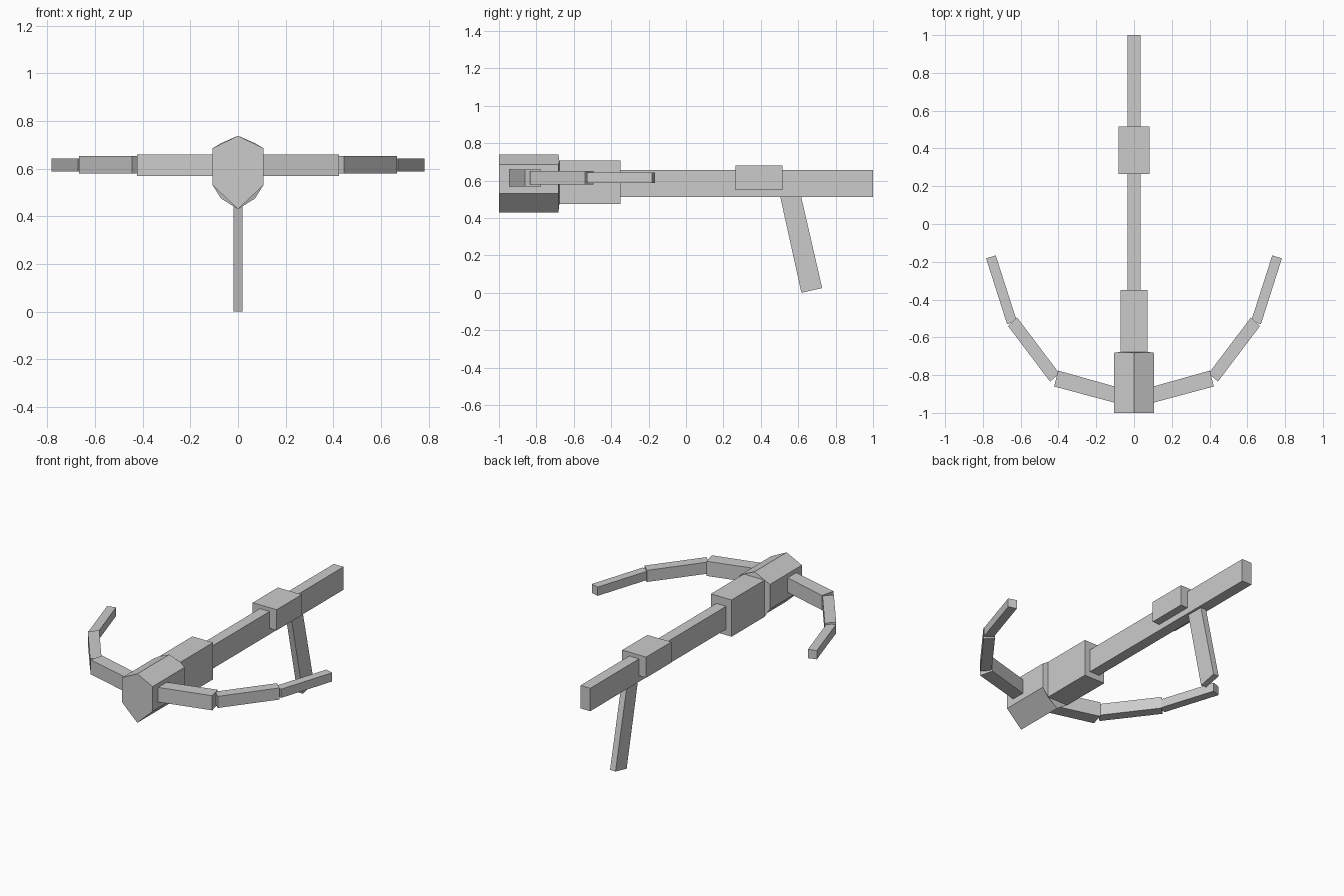
import bpy
import bmesh

cube = bpy.data.objects.get("Cube")
if cube:
    bpy.data.objects.remove(cube, do_unlink=True)

grey = bpy.data.materials.new("plain_grey")
grey.use_nodes = True
colour = (0.6, 0.6, 0.6, 1)
grey.diffuse_color = colour
grey.node_tree.nodes["Principled BSDF"].inputs["Base Color"].default_value = colour


def finish(name, bm):
    bmesh.ops.recalc_face_normals(bm, faces=bm.faces[:])
    mesh = bpy.data.meshes.new(name)
    bm.to_mesh(mesh)
    bm.free()
    mesh.materials.append(grey)
    obj = bpy.data.objects.new(name, mesh)
    bpy.context.collection.objects.link(obj)
    return obj


def place(point, axis, depth):
    """Insert the depth coordinate at the given axis of a 2D point."""
    co = list(point)
    co.insert(axis, depth)
    return co


def prism(name, outline, axis, low, high):
    """Extrude a 2D outline along an axis (0 = x, 1 = y, 2 = z)."""
    bm = bmesh.new()
    face = bm.faces.new([bm.verts.new(place(p, axis, low)) for p in outline])
    new = bmesh.ops.extrude_face_region(bm, geom=[face])["geom"]
    for v in new:
        if isinstance(v, bmesh.types.BMVert):
            v.co[axis] = high
    return finish(name, bm)


def rect(x, low, high):
    return [(-x, low), (x, low), (x, high), (-x, high)]


# Body: stock, rear collar, middle housing and six-sided nose
nose_outline = [(0, 0.738), (0.106, 0.686), (0.106, 0.53),
                (0, 0.43), (-0.106, 0.53), (-0.106, 0.686)]
housing_outline = rect(0.072, 0.475, 0.706)
prism("stock", rect(0.034, 0.512, 0.656), 1, -0.36, 1)
prism("rear_collar", rect(0.083, 0.55, 0.68), 1, 0.265, 0.515)
prism("housing", housing_outline, 1, -0.677, -0.35)
prism("nose", nose_outline, 1, -1, -0.682)

# Thin transition between nose and housing
bm = bmesh.new()
for outline, y in ((nose_outline, -0.682), (housing_outline, -0.677)):
    for p in outline:
        bm.verts.new(place(p, 1, y))
bmesh.ops.convex_hull(bm, input=bm.verts[:])
bmesh.ops.dissolve_limit(bm, angle_limit=0.01, verts=bm.verts[:], edges=bm.edges[:])
finish("nose_transition", bm)

# Slanted leg under the stock
prism("leg", [(0.5, 0.53), (0.617, 0), (0.728, 0.025), (0.612, 0.53)], 0, -0.019, 0.019)

# Bow limbs, three tapering segments on each side
limbs = [
    ("inner", [(0.05, -0.96), (0.423, -0.86), (0.402, -0.776), (0.05, -0.875)], 0.568, 0.66),
    ("middle", [(0.444, -0.835), (0.667, -0.54), (0.619, -0.495), (0.396, -0.79)], 0.579, 0.652),
    ("outer", [(0.672, -0.53), (0.783, -0.182), (0.732, -0.166), (0.62, -0.515)], 0.587, 0.642),
]
for side, sign in (("left", 1), ("right", -1)):
    for part, outline, low, high in limbs:
        prism(f"{side}_{part}_limb", [(sign * x, y) for x, y in outline], 2, low, high)
